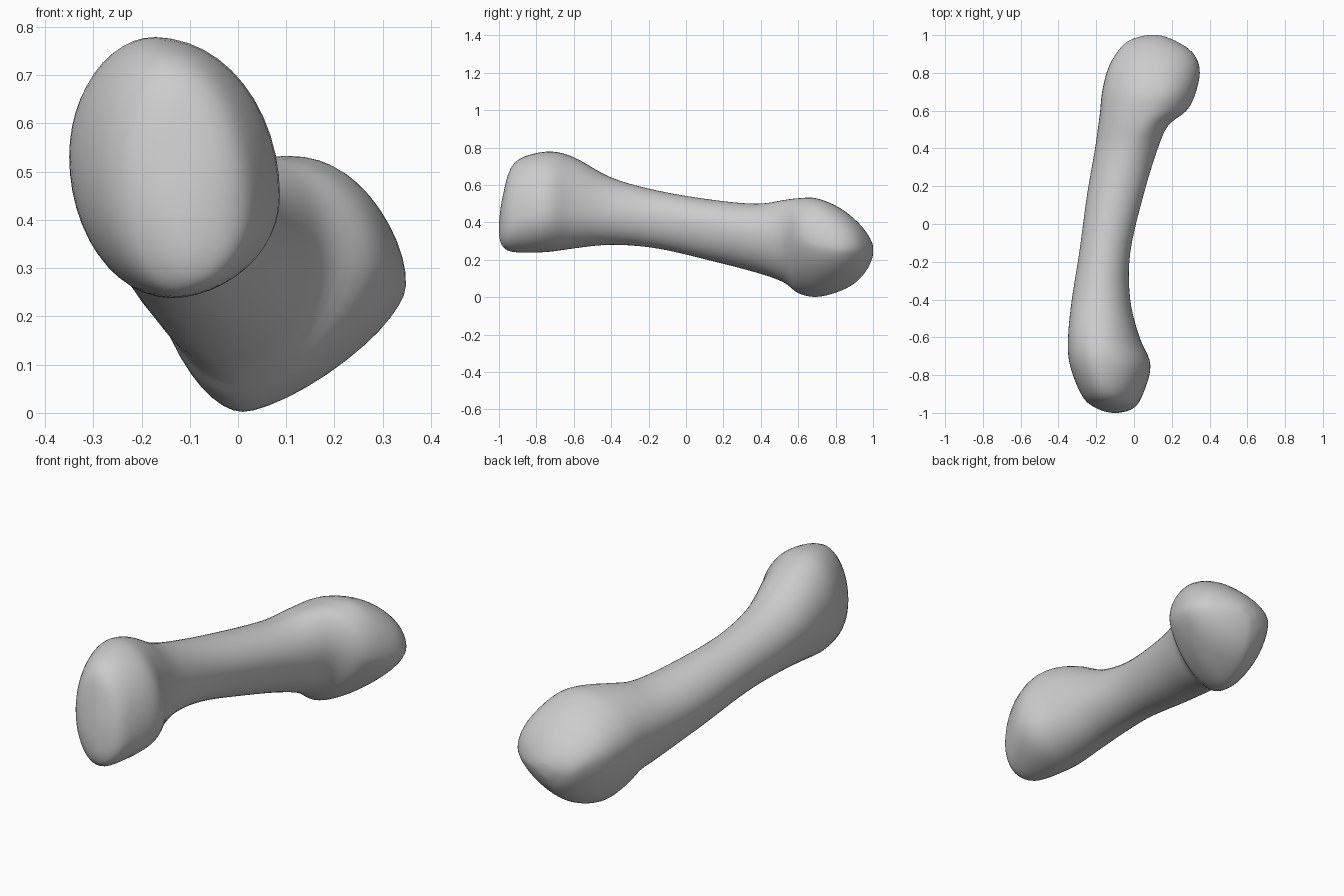
import bpy
import bmesh
from math import cos, sin, tau
from mathutils import Vector

cube = bpy.data.objects.get("Cube")
if cube:
    bpy.data.objects.remove(cube, do_unlink=True)

SIDES = 48
STEPS = 5

# Cross-sections in hundredths of a unit, front end to back end:
# y, left x, right x, bottom z, top z, x of top, x of bottom, z of left, z of right
SECTIONS = [
    (-100, -12, -8, 33, 40, -10, -10, 37, 36),
    (-98, -19, -1, 27, 54, -10, -10, 42, 38),
    (-92, -27, 4, 24, 72, -14, -13, 48, 42),
    (-75, -34, 9, 24, 78, -17, -15, 52, 45),
    (-60, -35, 3, 26, 75, -18, -16, 53, 45),
    (-40, -33, -2, 28, 64, -18, -17, 48, 44),
    (-15, -29, -2, 26, 57, -16, -15, 43, 42),
    (15, -25, 5, 19, 52, -10, -11, 37, 38),
    (38, -21, 12, 13, 50, -3, -7, 34, 34),
    (52, -19, 18, 8, 52, 4, -2, 33, 34),
    (60, -18, 28, 2, 53, 8, 0, 33, 32),
    (70, -17, 33, 0, 53, 12, 1, 32, 28),
    (82, -14, 35, 3, 48, 12, 3, 31, 26),
    (91, -9, 31, 8, 41, 12, 6, 29, 26),
    (97, -3, 22, 15, 34, 10, 8, 26, 25),
    (100, 6, 14, 22, 28, 10, 10, 25, 25),
]


def blend(a, b, c, d, t):
    """Smooth spline between b and c."""
    return b + t * ((c - a) + t * ((2 * a - 5 * b + 4 * c - d)
                    + t * (3 * (b - c) + d - a))) / 2


def resample(rows):
    rows = [rows[0]] + rows + [rows[-1]]
    result = []
    for i in range(len(rows) - 3):
        for step in range(STEPS):
            t = step / STEPS
            result.append([blend(*column, t) / 100 for column in zip(*rows[i:i + 4])])
    result.append([value / 100 for value in rows[-1]])
    return result


def outline(section):
    """Four elliptical quarters joined at the extreme points of the section."""
    y, left, right, bottom, top, x_top, x_bottom, z_left, z_right = section
    head = min(max((y - 0.45) / 0.2, 0), 1)
    points = []
    for i in range(SIDES):
        c, s = cos(tau * i / SIDES), sin(tau * i / SIDES)
        # The underside of the rear head is flatter between its two lobes
        power = 1
        if s < 0:
            power = 1 + head * (0.35 if c > 0 else 0.15)
        c = abs(c) ** power * (1 if c > 0 else -1)
        s = abs(s) ** power * (1 if s > 0 else -1)
        # Shift the middle gradually so the quarters meet smoothly
        x_mid = x_top if s > 0 else x_bottom
        z_mid = z_right if c > 0 else z_left
        x = x_mid + c * (right - x_mid if c > 0 else x_mid - left)
        z = z_mid + s * (top - z_mid if s > 0 else z_mid - bottom)
        points.append(Vector((x, y, z)))
    return points


# Bone: one skin lofted through all the cross-sections
bm = bmesh.new()
rings = [[bm.verts.new(p) for p in outline(s)] for s in resample(SECTIONS)]
for ring, following in zip(rings, rings[1:]):
    for i in range(SIDES):
        j = (i + 1) % SIDES
        bm.faces.new((ring[i], ring[j], following[j], following[i]))
for ring in (rings[0], rings[-1]):
    cap = bm.faces.new(ring)
    bmesh.ops.poke(bm, faces=[cap])
bmesh.ops.recalc_face_normals(bm, faces=bm.faces)

mesh = bpy.data.meshes.new("bone")
bm.to_mesh(mesh)
bm.free()
bone = bpy.data.objects.new("bone", mesh)
bpy.context.collection.objects.link(bone)

# Soften the joins between the quarters
soften = bone.modifiers.new("soften", "SMOOTH")
soften.factor = 0.5
soften.iterations = 4

# Single plain grey
grey = bpy.data.materials.new("light grey")
grey.use_nodes = True
colour = (0.6, 0.6, 0.6, 1)
grey.diffuse_color = colour
grey.node_tree.nodes["Principled BSDF"].inputs["Base Color"].default_value = colour
mesh.materials.append(grey)

bpy.context.view_layer.objects.active = bone
bone.select_set(True)
bpy.ops.object.shade_smooth()
